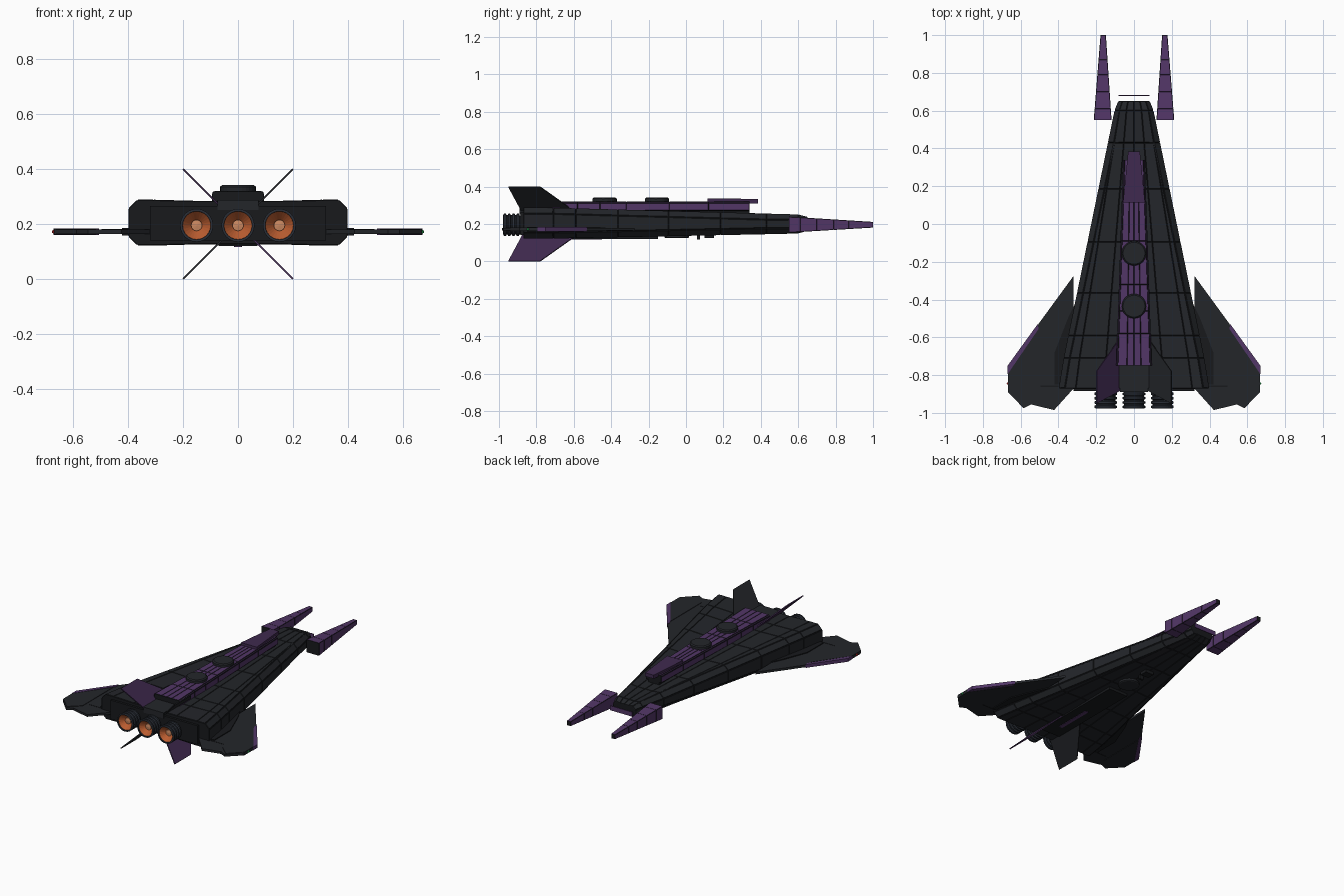
import bpy, bmesh, math
from mathutils import Matrix, Vector

if "Cube" in bpy.data.objects:
    bpy.data.objects.remove(bpy.data.objects["Cube"])


def material(name, rgb):
    m = bpy.data.materials.new(name)
    m.diffuse_color = (*rgb, 1)
    m.use_nodes = True
    m.node_tree.nodes["Principled BSDF"].inputs["Base Color"].default_value = m.diffuse_color
    return m


DARK = material("dark_plating", (0.017, 0.019, 0.023))
BLACK = material("black_trim", (0.009, 0.010, 0.012))
STEEL = material("engine_steel", (0.022, 0.027, 0.037))
PURPLE = material("purple", (0.085, 0.037, 0.135))
PLUM = material("deep_purple", (0.05, 0.023, 0.078))
ORANGE = material("glow_orange", (0.5, 0.11, 0.03))
PALE = material("glow_core", (0.6, 0.25, 0.12))
RED = material("red_light", (0.6, 0.02, 0.02))
GREEN = material("green_light", (0.02, 0.5, 0.1))


def finish(name, bm, *mats):
    bmesh.ops.recalc_face_normals(bm, faces=bm.faces)
    me = bpy.data.meshes.new(name)
    bm.to_mesh(me)
    bm.free()
    ob = bpy.data.objects.new(name, me)
    bpy.context.collection.objects.link(ob)
    for m in mats:
        me.materials.append(m)
    return ob


def loft(name, sections, mat, groove=0.0):
    """Skin closed (x, z) sections placed along y; optional grooved panel lines."""
    bm = bmesh.new()
    rings = [[bm.verts.new((x, y, z)) for x, z in pts] for y, pts in sections]
    n = len(rings[0])
    sides = [bm.faces.new((a[i], a[(i + 1) % n], b[(i + 1) % n], b[i]))
             for a, b in zip(rings, rings[1:]) for i in range(n)]
    bm.faces.new(rings[0])
    bm.faces.new(rings[-1])
    bmesh.ops.recalc_face_normals(bm, faces=bm.faces)
    if groove:
        for f in bm.faces:
            f.material_index = 1
        panels = [f for f in sides if f.calc_area() > 1e-4]
        bmesh.ops.inset_individual(bm, faces=panels, thickness=groove, depth=groove * 0.8)
        for f in panels:
            f.material_index = 0
    return finish(name, bm, mat, BLACK)


def plate(name, pts, thick, mat, matrix):
    """Flat polygon in local xy, thickened evenly about its plane."""
    bm = bmesh.new()
    f = bm.faces.new([bm.verts.new((x, y, -thick / 2)) for x, y in pts])
    out = bmesh.ops.extrude_face_region(bm, geom=[f])
    bmesh.ops.translate(bm, vec=(0, 0, thick),
                        verts=[v for v in out["geom"] if isinstance(v, bmesh.types.BMVert)])
    bm.transform(matrix)
    return finish(name, bm, mat)


def lathe(name, profile, mat, matrix, steps=24):
    bm = bmesh.new()
    vs = [bm.verts.new((r, 0, h)) for r, h in profile]
    es = [bm.edges.new(p) for p in zip(vs, vs[1:])]
    bmesh.ops.spin(bm, geom=vs + es, axis=(0, 0, 1), cent=(0, 0, 0),
                   angle=math.tau, steps=steps)
    bmesh.ops.remove_doubles(bm, verts=bm.verts, dist=1e-5)
    bm.transform(matrix)
    return finish(name, bm, mat)


def box(name, x, y, z, mat):
    bm = bmesh.new()
    bmesh.ops.create_cube(bm, size=1)
    for v in bm.verts:
        v.co = [lo + (c + 0.5) * (hi - lo) for c, (lo, hi) in zip(v.co, (x, y, z))]
    return finish(name, bm, mat)


def hull_section(w, lo, hi):
    c = min(0.03, w * 0.25)
    half = [(0, hi - .004), (w * .4, hi - .004), (w * .78, hi), (w - c, hi),
            (w, hi - c), (w, lo + c), (w - c, lo), (w * .78, lo), (w * .4, lo + .004), (0, lo + .004)]
    return half + [(-x, z) for x, z in half[-2:0:-1]]


def block(w, lo, hi, c=0.0, cols=True):
    half = [(0, hi), (w * .4, hi), (w - c, hi), (w, hi - c), (w, lo)] if c else [(0, hi), (w, hi), (w, lo)]
    return half + [(-x, z) for x, z in half[::-1] if x > 0]


T = Matrix.Translation

# Main wedge hull with panel grooves
rows = [-.71, -.59, -.365, -.095, .185, .43, .6]
hull = [(-.87, hull_section(.395, .125, .285))]
for y in rows:
    t = (y + .87) / 1.47
    hull.append((y, hull_section(.402 - .302 * t, .122 + .03 * t, .288 - .04 * t)))
hull.append((.65, hull_section(.08, .168, .235)))
loft("hull", hull, DARK, 0.004)

# Raised spine, front canopy and underlying support
spine = [(y, block(.092 - .037 * (y + .75) / 1.09, .272, .318, .006))
         for y in (-.75, -.58, -.46, -.32, -.09, .12, .34)]
loft("spine", spine, PURPLE, 0.003)
loft("canopy", [(.115, block(.058, .305, .337)), (.385, block(.031, .31, .334))], PLUM)
loft("spine_support", [(-.7, block(.06, .25, .28)), (.34, block(.04, .25, .274))], BLACK)

# Round hatches on the spine and belly
for i, y in enumerate((-.155, -.435)):
    lathe(f"spine_hatch_{i}", [(0, .31), (.065, .31), (.065, .335), (.058, .341), (0, .341)],
          DARK, T((0, y, 0)), 28)
lathe("belly_hatch", [(0, .15), (.065, .15), (.065, .128), (.058, .124), (0, .124)],
      DARK, T((0, -.05, 0)), 28)

# Belly equipment
box("belly_keel", (-.07, .07), (-.8, -.15), (.12, .15), BLACK)
box("belly_stripe", (-.012, .012), (-.7, -.45), (.117, .13), PURPLE)
box("belly_sensor", (-.015, .015), (.06, .075), (.117, .16), BLACK)
box("belly_pod", (-.03, .03), (.1, .15), (.124, .16), BLACK)

# Stern plate behind the fins
box("stern_plate", (-.32, .32), (-.885, -.86), (.14, .265), BLACK)
box("stern_block", (-.075, .075), (-.89, -.74), (.25, .287), DARK)

# Nose crossbar
box("nose_crossbar", (-.082, .082), (.677, .683), (.185, .215), PURPLE)

for s, side in ((1, "right"), (-1, "left")):
    # Forward prongs
    prong = []
    for y in (.55, .61, .70, .79, .87, 1.0):
        t = (y - .55) / .45
        a, b = s * (.12 + .03 * t), s * (.212 - .036 * t)
        lo, hi, c = .155 + .027 * t, .238 - .028 * t, .003
        prong.append((y, [(a, lo), (b, lo), (b, hi), (a, hi)]))
    loft(f"prong_{side}", prong, PURPLE, 0.0015)

    # Wings with purple leading edge
    at = T((0, 0, .172))
    wing = [(.32, -.275), (.667, -.75), (.667, -.89), (.585, -.975), (.545, -.955),
            (.423, -.985), (.31, -.86), (.25, -.8), (.25, -.45), (.32, -.45)]
    plate(f"wing_{side}", [(s * x, y) for x, y in wing], .015, DARK, at)
    edge = [(.51, -.53), (.669, -.75), (.669, -.795), (.505, -.555)]
    plate(f"wing_edge_{side}", [(s * x, y) for x, y in edge], .022, PURPLE, at)
    tip = [(.515, -.58), (.667, -.795), (.667, -.885), (.585, -.965), (.515, -.9)]
    plate(f"wing_tip_{side}", [(s * x, y) for x, y in tip], .021, DARK, at)
    root = [(.30, -.4), (.35, -.5), (.42, -.68), (.42, -.85), (.30, -.85)]
    plate(f"wing_root_{side}", [(s * x, y) for x, y in root], .026, BLACK, at)
    flap = [(.34, -.856), (.495, -.856), (.495, -.862), (.34, -.862)]
    plate(f"flap_hinge_{side}", [(s * x, y) for x, y in flap], .018, BLACK, at)
    lathe(f"wing_light_{side}", [(0, -.007), (.006, -.004), (.006, .004), (0, .007)],
          GREEN if s > 0 else RED, T((s * .668, -.845, .172)), 10)

    # Tail fins in an X
    for v, level in ((1, "upper"), (-1, "lower")):
        k = math.sqrt(2)
        ax = Vector((s, 0, v)).normalized()
        nz = ax.cross(Vector((0, 1, 0)))
        m = T((0, 0, .2)) @ Matrix((ax, (0, 1, 0), nz)).transposed().to_4x4()
        fin = [(.05 * k, -.87), (.199 * k, -.95), (.199 * k, -.78), (.05 * k, -.57)]
        plate(f"fin_{level}_{side}", fin, .007, DARK if s == v else PLUM, m)

# Three ribbed engines with glowing bowls
profile = [(.045, -.02), (.05, .015)]
for i in range(4):
    h = .02 + i * .023
    profile += [(.052, h), (.06, h + .004), (.06, h + .014), (.052, h + .018)]
profile += [(.058, .108), (.051, .108), (.05, .07)]
for i, x in enumerate((-.15, 0, .15)):
    m = T((x, -.87, .195)) @ Matrix.Rotation(math.pi / 2, 4, "X")
    lathe(f"engine_{i}", profile, STEEL, m)
    lathe(f"engine_glow_{i}", [(.051, .1), (.02, .065), (0, .065)], ORANGE, m)
    lathe(f"engine_core_{i}", [(.02, .06), (.02, .075), (0, .078)], PALE, m)
